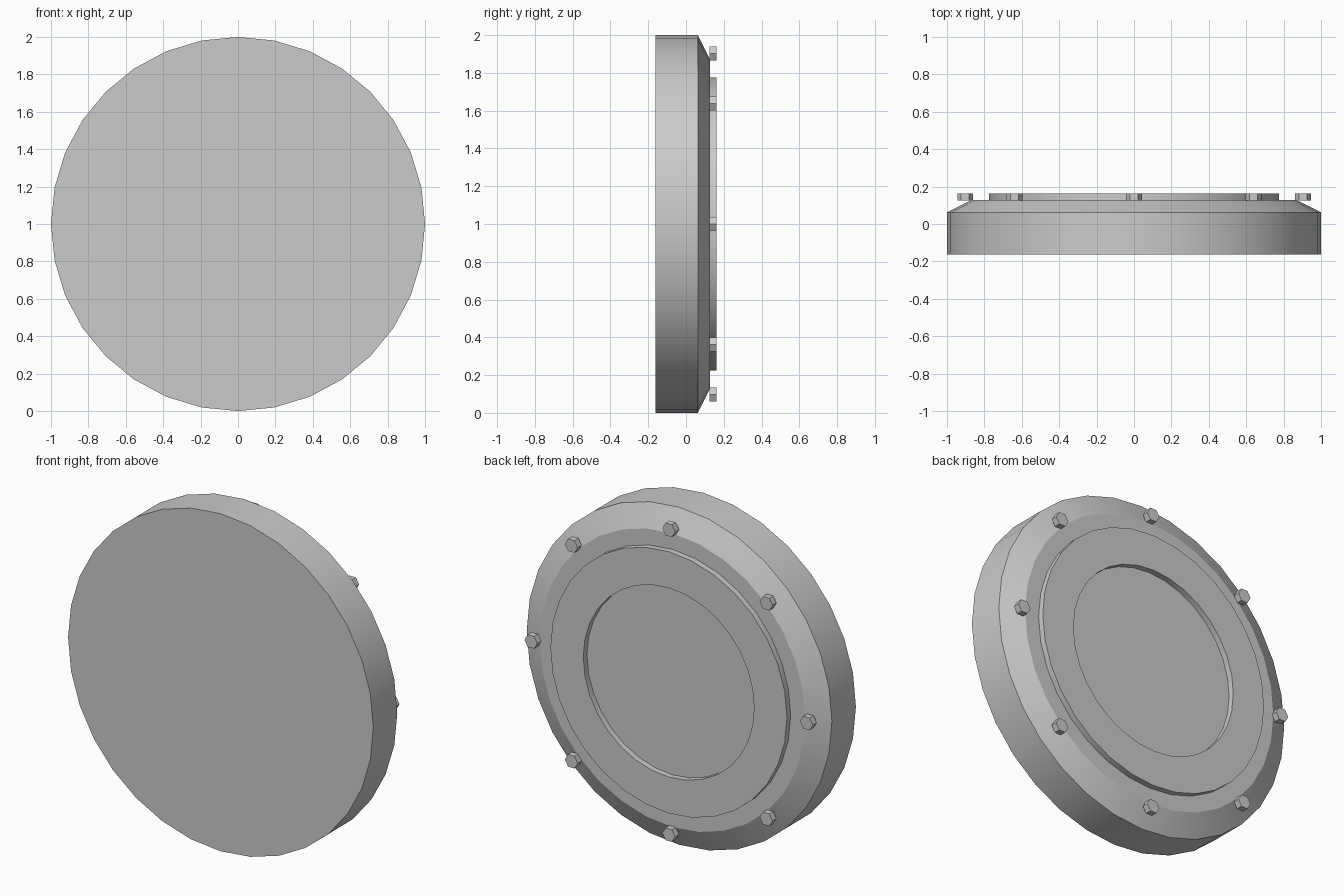
import bpy, bmesh, math
from mathutils import Matrix

cube = bpy.data.objects.get("Cube")
if cube:
    bpy.data.objects.remove(cube)

grey = bpy.data.materials.new("plain grey")
grey.use_nodes = True
grey.diffuse_color = (0.6, 0.6, 0.6, 1)
grey.node_tree.nodes["Principled BSDF"].inputs["Base Color"].default_value = (0.6, 0.6, 0.6, 1)

CENTRE_Z = 1.0
FACE_Y = 0.127   # plane of the back face
BACK_Y = 0.162   # outermost plane of ring and bolts


def finish(name, bm, smooth=True):
    bmesh.ops.recalc_face_normals(bm, faces=bm.faces)
    mesh = bpy.data.meshes.new(name)
    bm.to_mesh(mesh)
    bm.free()
    mesh.materials.append(grey)
    obj = bpy.data.objects.new(name, mesh)
    bpy.context.collection.objects.link(obj)
    obj.location.z = CENTRE_Z
    if smooth:
        bpy.ops.object.select_all(action='DESELECT')
        obj.select_set(True)
        bpy.context.view_layer.objects.active = obj
        bpy.ops.object.shade_smooth_by_angle(angle=math.radians(25))
    return obj


def lathe(name, profile, sides, closed):
    """Turn a (radius, y) profile about the y axis; open profiles get end caps."""
    bm = bmesh.new()
    loops = []
    for r, y in profile:
        angles = [2 * math.pi * i / sides for i in range(sides)]
        loops.append([bm.verts.new((r * math.cos(a), y, r * math.sin(a))) for a in angles])
    pairs = list(zip(loops, loops[1:]))
    if closed:
        pairs.append((loops[-1], loops[0]))
    else:
        bm.faces.new(loops[0])
        bm.faces.new(loops[-1])
    for a, b in pairs:
        for i in range(sides):
            j = (i + 1) % sides
            bm.faces.new((a[i], a[j], b[j], b[i]))
    return finish(name, bm)


# Thick disc with a chamfered back rim
lathe("disc_body", [(1, -BACK_Y), (1, 0.0625), (0.87, FACE_Y)], 32, False)

# Raised flat ring on the back face
lathe("raised_ring", [(0.775, FACE_Y), (0.775, BACK_Y), (0.56, BACK_Y), (0.56, FACE_Y)], 32, True)

# Eight hexagonal bolts around the rim
for n in range(8):
    angle = n * math.pi / 4
    bm = bmesh.new()
    bmesh.ops.create_cone(bm, cap_ends=True, segments=6, radius1=0.042, radius2=0.042,
                          depth=BACK_Y - FACE_Y + 0.002)
    # Lay the prism along y with corners pointing sideways
    bm.transform(Matrix.Rotation(math.pi / 2, 4, 'X') @ Matrix.Rotation(math.pi / 6, 4, 'Z'))
    if max(v.co.x for v in bm.verts) < 0.04:
        bm.transform(Matrix.Rotation(math.pi / 6, 4, 'Y'))
    bm.transform(Matrix.Translation((0.903 * math.cos(angle), (FACE_Y + BACK_Y) / 2 - 0.001,
                                     0.903 * math.sin(angle))))
    finish(f"bolt_{n + 1}", bm, smooth=False)
